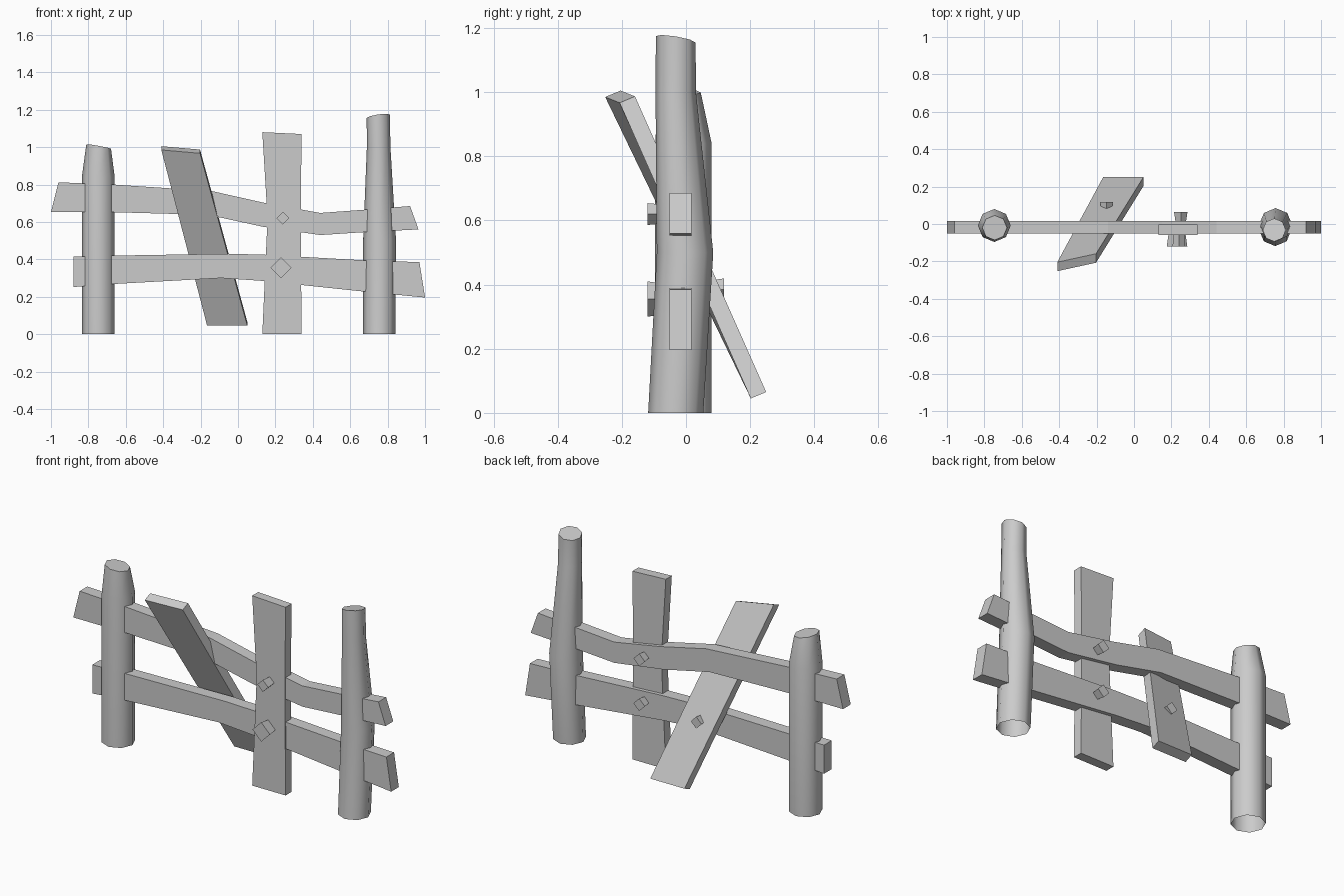
import bpy, bmesh, math
from mathutils import Vector

if "Cube" in bpy.data.objects:
    bpy.data.objects.remove(bpy.data.objects["Cube"], do_unlink=True)

GREY = (0.6, 0.6, 0.6, 1)
mat = bpy.data.materials.new("weathered_grey")
mat.use_nodes = True
mat.diffuse_color = GREY
mat.node_tree.nodes["Principled BSDF"].inputs["Base Color"].default_value = GREY


def loft(name, rings, cap_start=True, smooth=False):
    """Skin a list of equal-sized vertex rings and cap the ends."""
    bm = bmesh.new()
    loops = [[bm.verts.new(p) for p in ring] for ring in rings]
    n = len(rings[0])
    for a, b in zip(loops, loops[1:]):
        for i in range(n):
            j = (i + 1) % n
            bm.faces.new((a[i], a[j], b[j], b[i]))
    if cap_start:
        bm.faces.new(loops[0])
    bm.faces.new(loops[-1])
    bmesh.ops.recalc_face_normals(bm, faces=bm.faces)
    mesh = bpy.data.meshes.new(name)
    bm.to_mesh(mesh)
    bm.free()
    mesh.materials.append(mat)
    obj = bpy.data.objects.new(name, mesh)
    bpy.context.collection.objects.link(obj)
    if smooth:
        bpy.ops.object.select_all(action='DESELECT')
        obj.select_set(True)
        bpy.context.view_layer.objects.active = obj
        bpy.ops.object.shade_smooth_by_angle(angle=math.radians(60))
    return obj


def post(name, sections, slope):
    """Eight-sided log, open below; sections are (x, y, z, radius), the top is cut on a slope."""
    rings = []
    for k, (x, y, z, r) in enumerate(sections):
        ring = []
        for i in range(8):
            a = i * math.pi / 4
            c, s = math.cos(a), math.sin(a)
            tilt = c * slope[0] + s * slope[1] if k == len(sections) - 1 else 0
            ring.append((x + r * c, y + r * s, z + tilt))
        rings.append(ring)
    return loft(name, rings, cap_start=False, smooth=True)


def rail(name, stations, y0=-0.052, y1=0.017):
    """Horizontal board; stations are (top x, top z, bottom x, bottom z)."""
    loft(name, [[(xt, y0, zt), (xt, y1, zt), (xb, y1, zb), (xb, y0, zb)]
                for xt, zt, xb, zb in stations])


def peg(name, x, z, y_tip, y_root, r_tip, r_root):
    """Square wooden peg turned on its corner, flaring towards its tip."""
    def diamond(y, r):
        return [(x - r, y, z), (x, y, z + r), (x + r, y, z), (x, y, z - r)]
    loft(name, [diamond(y_root, r_root), diamond(y_tip, r_tip)])


# Posts
post("right_post", [(-0.747, -0.008, 0, 0.088), (-0.747, -0.008, 0.84, 0.088),
                    (-0.745, -0.02, 1.003, 0.066)], (-0.012, -0.004))
post("left_post", [(0.755, -0.032, 0, 0.086), (0.757, -0.003, 0.5, 0.088),
                   (0.752, -0.032, 1.0, 0.063), (0.75, -0.032, 1.165, 0.062)], (0.009, -0.01))

# Rails
rail("upper_rail", [(-0.96, 0.812, -1, 0.652), (-0.67, 0.8, -0.67, 0.652),
                    (-0.14, 0.765, -0.16, 0.638), (0.15, 0.7, 0.13, 0.575),
                    (0.44, 0.648, 0.44, 0.53), (0.67, 0.665, 0.67, 0.545),
                    (0.92, 0.685, 0.965, 0.56)])
rail("lower_rail", [(-0.88, 0.415, -0.88, 0.252), (-0.67, 0.42, -0.67, 0.268),
                    (-0.05, 0.43, -0.09, 0.3), (0.14, 0.425, 0.13, 0.285),
                    (0.67, 0.395, 0.67, 0.228), (0.97, 0.385, 1, 0.196)])

# Upright plank, waisted on one side
loft("upright_plank", [[(xa, -0.058, za), (xb, -0.058, zb), (xb, -0.004, zb), (xa, -0.004, za)]
                       for xa, za, xb, zb in ((0.13, 0, 0.34, 0), (0.158, 0.62, 0.335, 0.62),
                                              (0.13, 1.08, 0.34, 1.07))])

# Leaning plank, passing behind the lower rail and before the upper one
depth = Vector((0, 0.048, 0.02))
ends = [(Vector((-0.165, 0.202, 0.045)), Vector((0.05, 0.202, 0.045))),
        (Vector((-0.41, -0.252, 0.985)), Vector((-0.203, -0.207, 0.967)))]
loft("leaning_plank", [[a, b, b + depth, a + depth] for a, b in ends])

# Pegs
peg("upper_front_peg", 0.24, 0.62, -0.12, -0.03, 0.034, 0.026)
peg("lower_front_peg", 0.23, 0.355, -0.12, -0.03, 0.055, 0.042)
peg("upper_back_peg", 0.25, 0.615, 0.064, 0, 0.036, 0.026)
peg("lower_back_peg", 0.25, 0.36, 0.064, 0, 0.036, 0.026)
peg("leaning_plank_peg", -0.147, 0.385, 0.118, 0.06, 0.034, 0.026)
